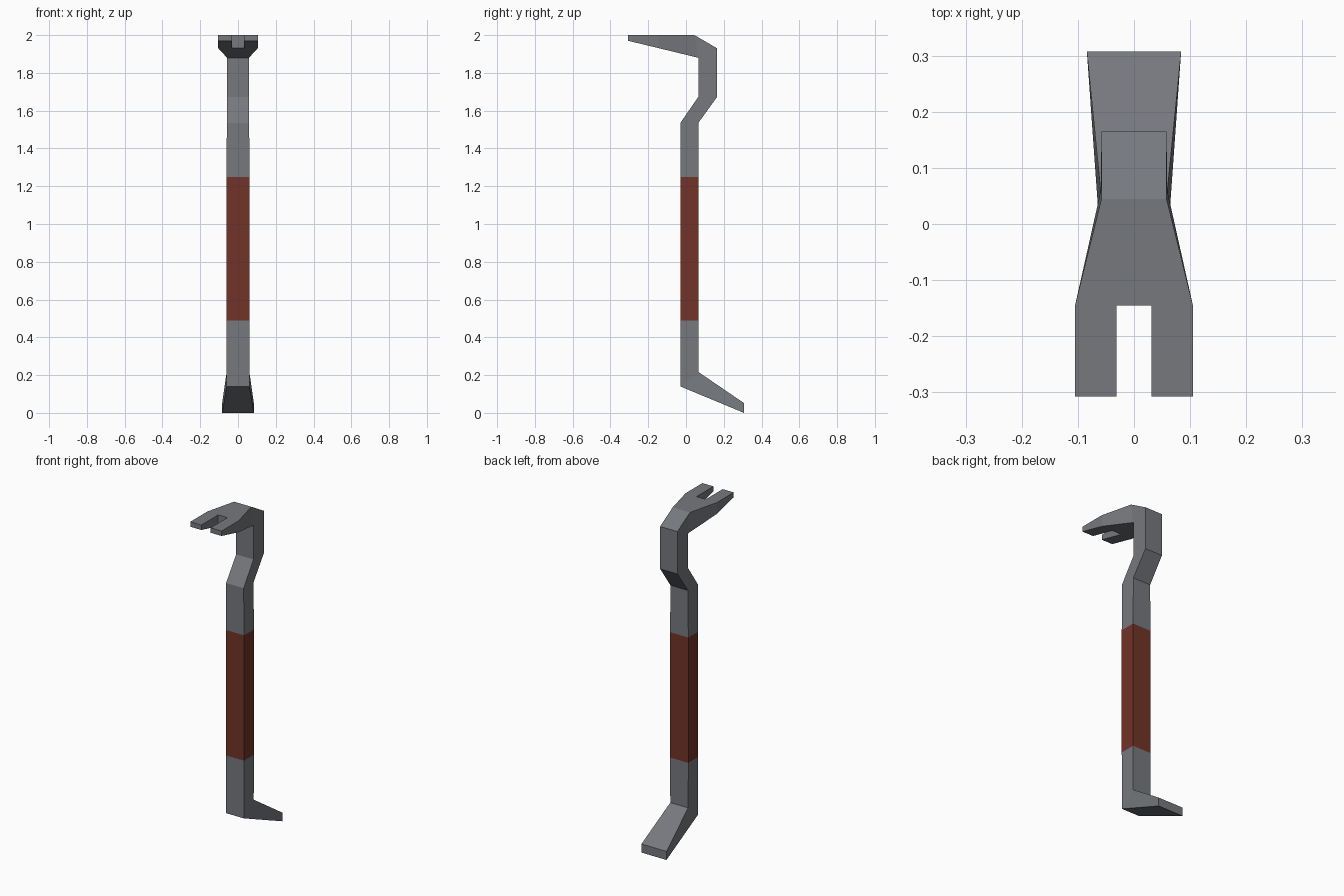
import bpy, bmesh

if "Cube" in bpy.data.objects:
    bpy.data.objects.remove(bpy.data.objects["Cube"])

def material(name, rgb):
    m = bpy.data.materials.new(name)
    m.diffuse_color = (*rgb, 1)
    m.use_nodes = True
    m.node_tree.nodes["Principled BSDF"].inputs["Base Color"].default_value = m.diffuse_color
    return m

steel = material("grey steel", (0.18, 0.19, 0.207))
red = material("dark red grip", (0.165, 0.033, 0.020))

# Rectangular sections along the bar: half width, inner (y, z), outer (y, z)
sections = [
    (0.084, (0.307, 0.052), (0.307, 0.000)),   # chisel tip
    (0.060, (0.065, 0.217), (-0.030, 0.140)),  # foot bend
    (0.061, (0.065, 0.490), (-0.030, 0.490)),  # grip bottom
    (0.061, (0.065, 1.250), (-0.030, 1.250)),  # grip top
    (0.059, (0.065, 1.535), (-0.030, 1.535)),  # neck start
    (0.058, (0.165, 1.673), (0.065, 1.673)),   # neck end
    (0.058, (0.165, 1.930), (0.065, 1.880)),   # back of head
    (0.058, (0.045, 2.000), (0.065, 1.880)),   # top of head
    (0.105, (-0.145, 2.000), (-0.145, 1.931)), # claw root
]
TIP_Y, TIP_Z, SLOT = -0.307, 1.970, 0.031

bm = bmesh.new()
rings = []
for w, a, b in sections:
    rings.append([bm.verts.new(p) for p in
                  ((-w, *a), (w, *a), (w, *b), (-w, *b))])
bm.faces.new(rings[0])
for lo, hi in zip(rings, rings[1:]):
    for i in range(4):
        j = (i + 1) % 4
        bm.faces.new((lo[i], lo[j], hi[j], hi[i]))
end = bm.faces.new(rings[-1][::-1])
root_y = sections[-1][1][0]

# Split the end face at the slot edges and pull out the two claw prongs
def end_faces():
    return [f for f in bm.faces if all(abs(v.co.y - root_y) < 1e-4 for v in f.verts)]

for x in (-SLOT, SLOT):
    faces = end_faces()
    geom = set(faces)
    for f in faces:
        geom.update(f.edges)
        geom.update(f.verts)
    bmesh.ops.bisect_plane(bm, geom=list(geom), plane_co=(x, 0, 0), plane_no=(1, 0, 0))
prongs = [f for f in end_faces() if abs(f.calc_center_median().x) > SLOT]
for f in bmesh.ops.extrude_discrete_faces(bm, faces=prongs)["faces"]:
    for v in f.verts:
        v.co.y = TIP_Y
        if v.co.z < 1.99:
            v.co.z = TIP_Z

# Merge the shared inner corner of the head and tidy up
bmesh.ops.remove_doubles(bm, verts=bm.verts[:], dist=1e-4)
bmesh.ops.dissolve_degenerate(bm, edges=bm.edges[:], dist=1e-5)
bmesh.ops.recalc_face_normals(bm, faces=bm.faces[:])

# Painted grip by height
for f in bm.faces:
    f.material_index = int(0.49 < f.calc_center_median().z < 1.25)

mesh = bpy.data.meshes.new("pry_bar")
bm.to_mesh(mesh)
bm.free()
mesh.materials.append(steel)
mesh.materials.append(red)
bpy.context.collection.objects.link(bpy.data.objects.new("pry_bar", mesh))
